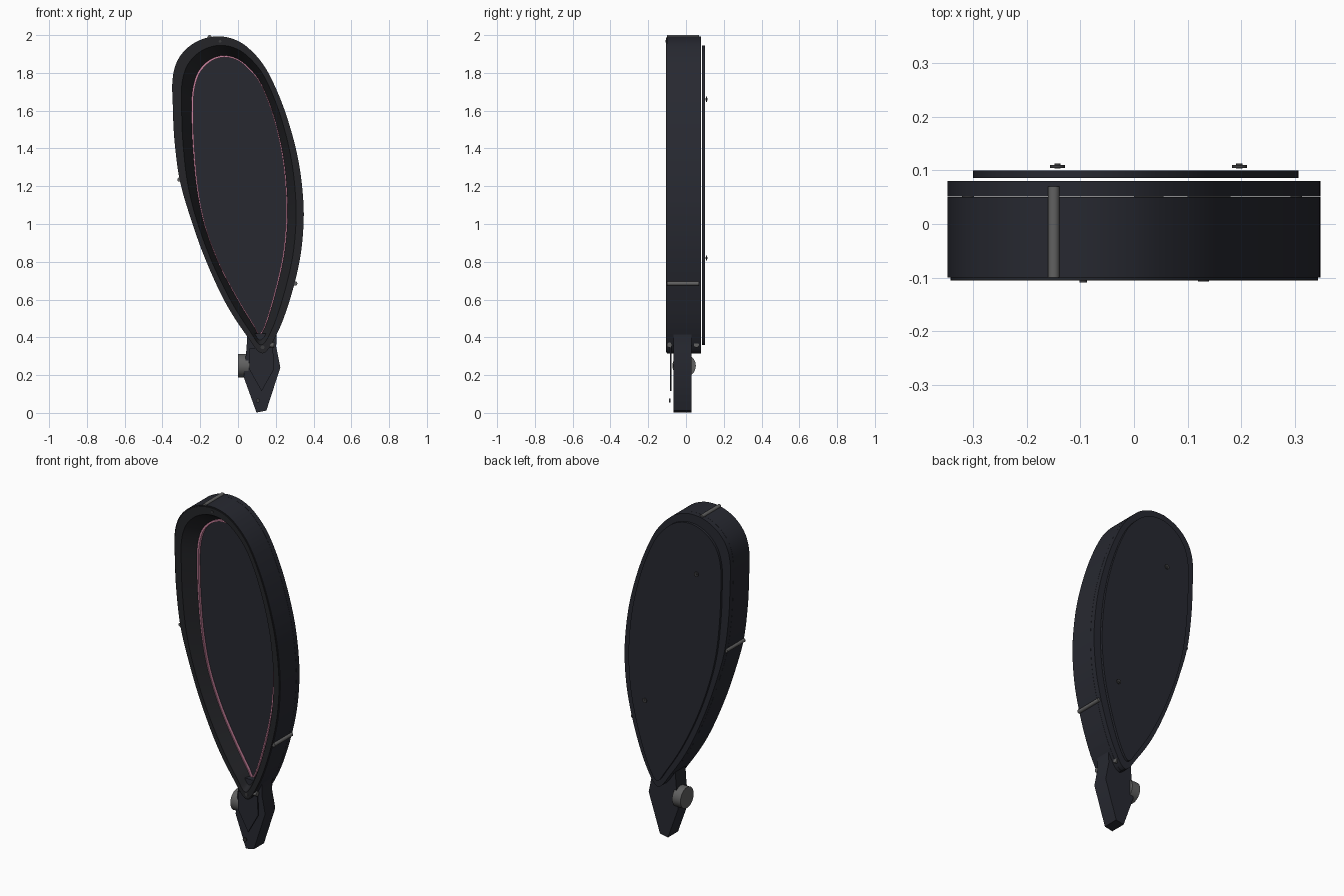
import bpy, bmesh
from math import radians
from mathutils import Vector, Matrix

cube = bpy.data.objects.get("Cube")
if cube:
    bpy.data.objects.remove(cube, do_unlink=True)


def material(name, r, g, b):
    m = bpy.data.materials.new(name)
    m.use_nodes = True
    m.diffuse_color = (r, g, b, 1)
    m.node_tree.nodes["Principled BSDF"].inputs["Base Color"].default_value = (r, g, b, 1)
    return m


NAVY = material("blue black", .02, .0215, .03)
CHARCOAL = material("charcoal", .018, .0185, .022)
GREY = material("mid grey", .12, .12, .12)
STEEL = material("dark steel", .045, .045, .048)
PINK = material("rose pink", .6, .23, .35)

# Matching points of the outer edge and the inner panel edge (x, z, x, z)
EDGES = [
    (-.11, 1.993, -.068, 1.888), (-.03, 1.981, -.01, 1.874), (.05, 1.936, .045, 1.836),
    (.14, 1.835, .115, 1.752), (.217, 1.68, .174, 1.613), (.275, 1.515, .217, 1.46),
    (.319, 1.34, .245, 1.3), (.343, 1.16, .258, 1.13), (.347, 1, .256, .98),
    (.327, .81, .237, .813), (.275, .6, .194, .628), (.207, .42, .146, .469),
    (.13, .315, .114, .415), (.045, .41, .085, .46), (-.07, .59, 0, .6),
    (-.177, .824, -.095, .78), (-.257, 1.05, -.172, .983), (-.31, 1.24, -.214, 1.184),
    (-.337, 1.45, -.235, 1.396), (-.345, 1.62, -.241, 1.55), (-.347, 1.76, -.239, 1.69),
    (-.323, 1.86, -.214, 1.79), (-.267, 1.933, -.17, 1.848), (-.19, 1.978, -.12, 1.879)]


def ring(t, y, steps=6):
    """Smooth closed loop, t = 0 on the outer edge and 1 on the panel edge."""
    p = [Vector((a, b)).lerp(Vector((c, d)), t) for a, b, c, d in EDGES]
    n, out = len(p), []
    for i in range(n):
        a, b, c, d = (p[(i + k) % n] for k in (-1, 0, 1, 2))
        for s in range(steps):
            u = s / steps
            q = b + u * (c - a) / 2 + u**2 * (a - 2.5 * b + 2 * c - d / 2) \
                + u**3 * (3 * (b - c) + d - a) / 2
            out.append(Vector((q.x, y, q.y)))
    return out


def finish(name, bm, mats):
    bmesh.ops.recalc_face_normals(bm, faces=bm.faces)
    me = bpy.data.meshes.new(name)
    bm.to_mesh(me)
    bm.free()
    ob = bpy.data.objects.new(name, me)
    bpy.context.collection.objects.link(ob)
    for m in mats:
        me.materials.append(m)
    bpy.ops.object.select_all(action='DESELECT')
    ob.select_set(True)
    bpy.context.view_layer.objects.active = ob
    bpy.ops.object.shade_smooth_by_angle(angle=radians(30))


def loft(name, rings, mats, bands=(), closed=False):
    """Bridge loops in order, then cap both ends or close the section into a band."""
    bm = bmesh.new()
    loops = [[bm.verts.new(v) for v in r] for r in rings]
    if closed:
        loops.append(loops[0])
    else:
        bm.faces.new(loops[0])
        bm.faces.new(loops[-1])
    for k, (a, b) in enumerate(zip(loops, loops[1:])):
        for i in range(len(a)):
            j = (i + 1) % len(a)
            bm.faces.new((a[i], a[j], b[j], b[i])).material_index = int(k in bands)
    finish(name, bm, mats)


def slab(name, outline, y0, y1, mat):
    loft(name, [[Vector((x, y, z)) for x, z in outline] for y in (y0, y1)], [mat])


def rod(name, start, end, radius, mat, sides=20):
    a, b = Vector(start), Vector(end)
    bm = bmesh.new()
    turn = (b - a).to_track_quat('Z', 'Y').to_matrix().to_4x4()
    bmesh.ops.create_cone(bm, cap_ends=True, segments=sides, radius1=radius, radius2=radius,
                          depth=(b - a).length, matrix=Matrix.Translation((a + b) / 2) @ turn)
    finish(name, bm, [mat])


# Hollow body with front lip, sloped inner wall and flat panel
loft("body_shell", [ring(0, .05), ring(0, -.1), ring(.05, -.1), ring(.05, -.106),
                    ring(.45, -.106), ring(1, -.017)], [NAVY, CHARCOAL], (1, 2, 3, 4))

# Back rim and the back plate standing just clear of it
loft("back_rim", [ring(0, .051), ring(0, .08)], [NAVY])
loft("back_plate", [ring(.45, .086), ring(.45, .1)], [NAVY])

# Pink strip standing around the panel
loft("panel_strip", [ring(.96, -.015), ring(.96, -.034), ring(1.05, -.034), ring(1.05, -.015)],
     [PINK], closed=True)

# Rods laid across the outer wall
for name, x, z in (("top_rod", -.15, 1.989), ("right_rod", -.31, 1.235),
                   ("left_rod", .303, .685)):
    rod(name, (x, -.1, z), (x, .07, z), .011, GREY)

# Back and front screws
for name, x, z in (("upper_back_screw", -.143, 1.66), ("lower_back_screw", .197, .82)):
    rod(name + "_nub", (x, .104, z), (x, .113, z), .006, STEEL)
    rod(name + "_head", (x, .105, z), (x, .11, z), .014, STEEL)
for name, x, y, z, r in (("top_front_screw", -.095, -.109, 1.967, .007),
                         ("lower_front_screw", .13, -.107, .347, .01),
                         ("handle_screw", .105, -.09, .065, .011)):
    rod(name, (x, y, z), (x, y + .008, z), r, STEEL)

# Handle with its front plate
slab("handle", [(.05, .42), (.205, .42), (.202, .35), (.224, .24), (.15, .012), (.098, .002),
                (.03, .19), (.045, .34)], -.065, .03, NAVY)
slab("handle_plate", [(.06, .34), (.185, .355), (.19, .23), (.125, .115), (.06, .23)],
     -.084, -.077, NAVY)

# Hinge pins at the base of the body
rod("front_pin", (.15, -.088, .36), (.19, -.088, .36), .014, GREY)
rod("back_pin", (.1, .055, .36), (.18, .055, .36), .014, GREY)

# Side knob on a short neck
rod("knob", (0, -.01, .25), (.055, -.01, .25), .062, GREY, 32)
rod("knob_neck", (.05, -.05, .25), (.07, -.05, .25), .02, GREY)
